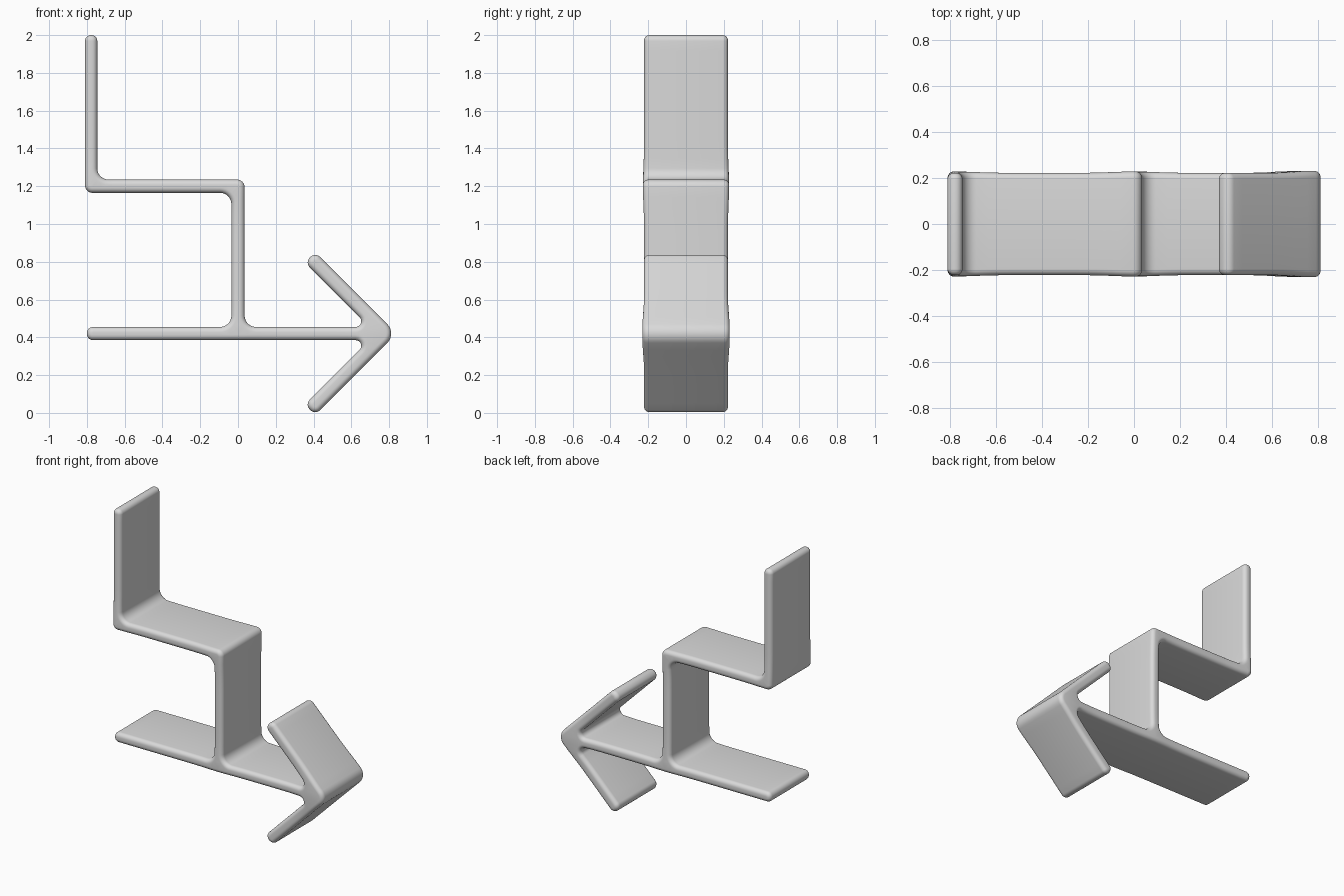
import bpy, bmesh, math
from mathutils import Vector
from mathutils.geometry import delaunay_2d_cdt

if "Cube" in bpy.data.objects:
    bpy.data.objects.remove(bpy.data.objects["Cube"])

HALF_WIDTH = 0.222
EDGE = 0.028
STEP = 0.05

# Side outline, counter-clockwise in x/z: corner x, corner z, corner radius
arm = [(0.695, 0.455, 0.03), (0.354, 0.796, 0.036), (0.409, 0.851, 0.036)]
corners = [
    (-0.8, 0.385, 0.033),
    *[(x, 0.84 - z, r) for x, z, r in arm],
    (0.84, 0.42, 0.07),
    *reversed(arm),
    (0.035, 0.455, 0.06), (0.035, 1.235, 0.04),
    (-0.745, 1.235, 0.06), (-0.745, 2.0, 0.031),
    (-0.81, 2.0, 0.031), (-0.81, 1.165, 0.04),
    (-0.035, 1.165, 0.06), (-0.035, 0.455, 0.06),
    (-0.8, 0.455, 0.033),
]


def straight_run(first, last):
    """Evenly spaced points strictly between two outline points."""
    n = int((last[0] - first[0]).length / STEP)
    return [(first[0].lerp(last[0], k / n), first[1]) for k in range(1, n)]


def rounded_outline(corners, segments=8):
    """Return (point, outward normal) pairs with every corner turned into an arc."""
    out = []
    count = len(corners)
    for i, (x, z, r) in enumerate(corners):
        p = Vector((x, z))
        a = (p - Vector(corners[i - 1][:2])).normalized()
        b = (Vector(corners[(i + 1) % count][:2]) - p).normalized()
        turn = math.atan2(a.x * b.y - a.y * b.x, a.dot(b))
        side = math.copysign(1, turn)
        n0 = Vector((a.y, -a.x))
        centre = p - a * r * math.tan(abs(turn) / 2) - n0 * r * side
        angle = math.atan2(n0.y, n0.x)
        arc = []
        for k in range(segments + 1):
            t = angle + turn * k / segments
            n = Vector((math.cos(t), math.sin(t)))
            arc.append((centre + n * r * side, n))
        if out:
            out += straight_run(out[-1], arc[0])
        out += arc
    return out + straight_run(out[-1], out[0])


def widen(p):
    """Slight swelling of the width around the joints."""
    joints = ((0.73, 0.42, 0.06), (0, 0.42, 0.03), (0, 1.2, 0.03), (-0.78, 1.2, 0.03))
    return 1 + sum(s * math.exp(-((p.x - x) ** 2 + (p.y - z) ** 2) / 0.015)
                   for x, z, s in joints)


# Rings across the width, with rounded rims at both faces
outline = rounded_outline(corners)
rim = [k * math.pi / 12 for k in range(7)]
sections = [(-HALF_WIDTH + EDGE * (1 - math.cos(t)), EDGE * (1 - math.sin(t))) for t in rim]
sections += [(-y, d) for y, d in reversed(sections)]

bm = bmesh.new()
rings = []
for y, inset in sections:
    ring = []
    for p, n in outline:
        q = p - n * inset
        ring.append(bm.verts.new((q.x, y * widen(p), q.y)))
    rings.append(ring)
for low, high in zip(rings, rings[1:]):
    for i in range(len(low)):
        bm.faces.new((low[i - 1], low[i], high[i], high[i - 1]))

# Front and back faces
flat = [p - n * EDGE for p, n in outline]
loop = [(i, (i + 1) % len(flat)) for i in range(len(flat))]
result = delaunay_2d_cdt(flat, loop, [], 1, 1e-7)
triangles, sources = result[2], result[3]
for ring in (rings[0], rings[-1]):
    for tri in triangles:
        bm.faces.new([ring[sources[i][0]] for i in tri])
bmesh.ops.recalc_face_normals(bm, faces=bm.faces)

mesh = bpy.data.meshes.new("folded_arrow_chair")
bm.to_mesh(mesh)
bm.free()
chair = bpy.data.objects.new("folded_arrow_chair", mesh)
bpy.context.collection.objects.link(chair)

# Plain grey finish
grey = bpy.data.materials.new("light_grey")
grey.use_nodes = True
colour = (0.7, 0.7, 0.7, 1)
grey.diffuse_color = colour
grey.node_tree.nodes["Principled BSDF"].inputs["Base Color"].default_value = colour
mesh.materials.append(grey)

bpy.ops.object.select_all(action="DESELECT")
chair.select_set(True)
bpy.context.view_layer.objects.active = chair
bpy.ops.object.shade_smooth_by_angle(angle=math.radians(40))
